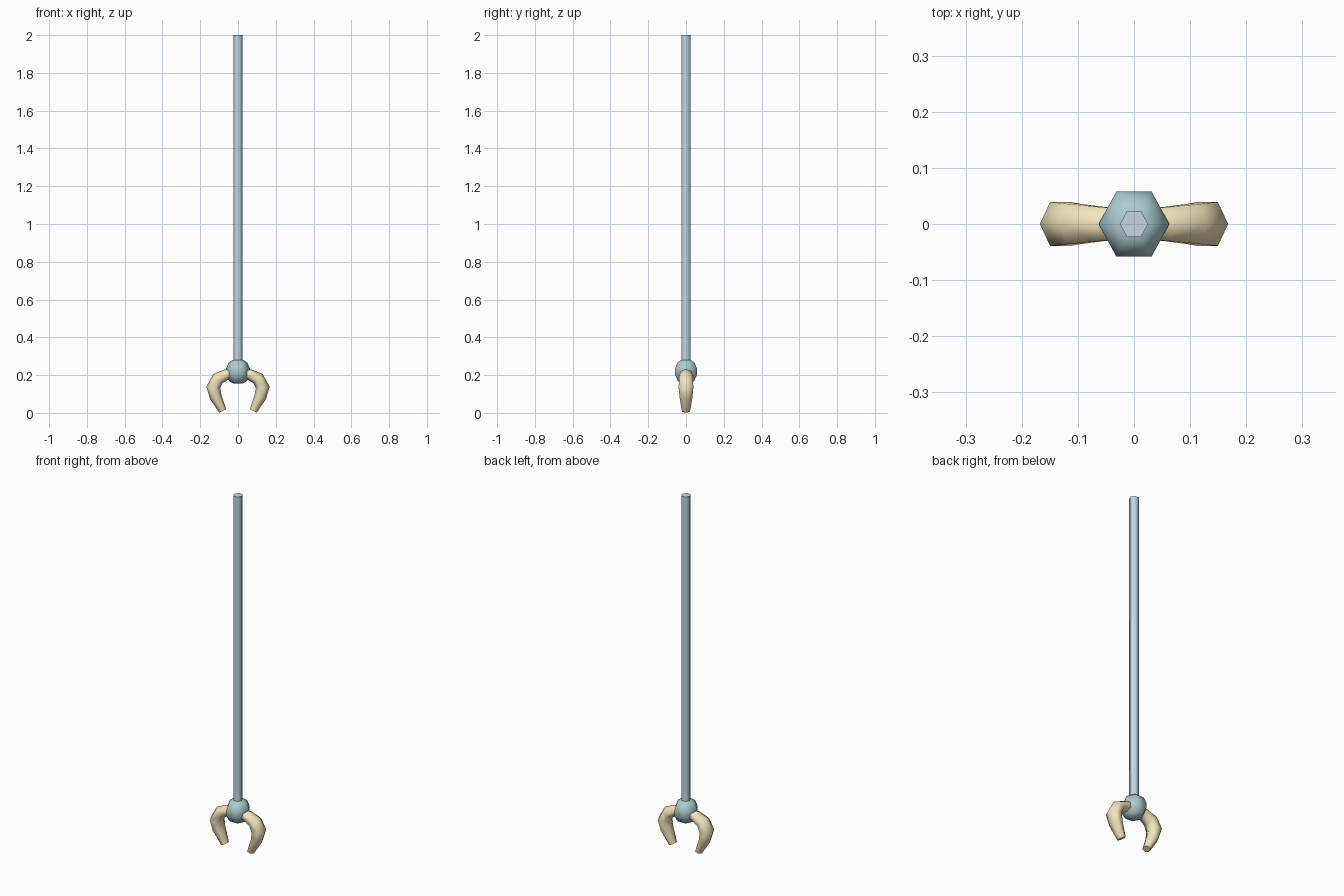
import bpy, bmesh, math
from mathutils import Vector

if "Cube" in bpy.data.objects:
    bpy.data.objects.remove(bpy.data.objects["Cube"])

SIDES = 6


def material(name, color):
    m = bpy.data.materials.new(name)
    m.diffuse_color = (*color, 1)
    m.use_nodes = True
    m.node_tree.nodes["Principled BSDF"].inputs["Base Color"].default_value = m.diffuse_color
    return m


def loft(name, rings, mat):
    """Skin a list of hexagonal rings (centre, axis_u, axis_v) with capped ends."""
    bm = bmesh.new()
    loops = []
    for c, u, v in rings:
        loops.append([bm.verts.new(c + u * math.cos(a) + v * math.sin(a))
                      for a in (math.tau * i / SIDES for i in range(SIDES))])
    for a, b in zip(loops, loops[1:]):
        for i in range(SIDES):
            j = (i + 1) % SIDES
            bm.faces.new((a[i], a[j], b[j], b[i]))
    bm.faces.new(loops[0])
    bm.faces.new(loops[-1])
    bmesh.ops.recalc_face_normals(bm, faces=bm.faces)
    mesh = bpy.data.meshes.new(name)
    bm.to_mesh(mesh)
    bm.free()
    mesh.materials.append(mat)
    ob = bpy.data.objects.new(name, mesh)
    bpy.context.collection.objects.link(ob)
    bpy.ops.object.select_all(action='DESELECT')
    ob.select_set(True)
    bpy.context.view_layer.objects.active = ob
    bpy.ops.object.shade_smooth_by_angle(angle=math.radians(80))
    return ob


def upright(profile):
    return [(Vector((0, 0, z)), Vector((r, 0, 0)), Vector((0, r * 1.06, 0)))
            for r, z in profile]


steel = material("pale_steel", (0.56, 0.68, 0.75))
teal = material("teal", (0.41, 0.60, 0.63))
bone = material("bone", (0.90, 0.78, 0.50))

# Shaft
loft("shaft", upright([(0.025, 0.22), (0.025, 2.0)]), steel)

# Rounded hub at the foot of the shaft
loft("hub", upright([(0.022, 0.155), (0.046, 0.167), (0.063, 0.200),
                     (0.063, 0.235), (0.050, 0.265), (0.030, 0.280)]), teal)

# Curved tapering claw: x, z, radius along the path
path = [(0.025, 0.210, 0.026), (0.060, 0.203, 0.029), (0.107, 0.181, 0.034),
        (0.131, 0.135, 0.037), (0.118, 0.085, 0.032), (0.081, 0.010, 0.020)]
pts = [Vector((x, 0, z)) for x, z, r in path]
rings = []
for i, p in enumerate(pts):
    t = (pts[min(i + 1, len(pts) - 1)] - pts[max(i - 1, 0)]).normalized()
    r = path[i][2]
    rings.append((p, Vector((-t.z, 0, t.x)) * r, Vector((0, r * 1.22, 0))))
claws = loft("claws", rings, bone)
claws.modifiers.new("mirror", 'MIRROR').use_mirror_merge = False
